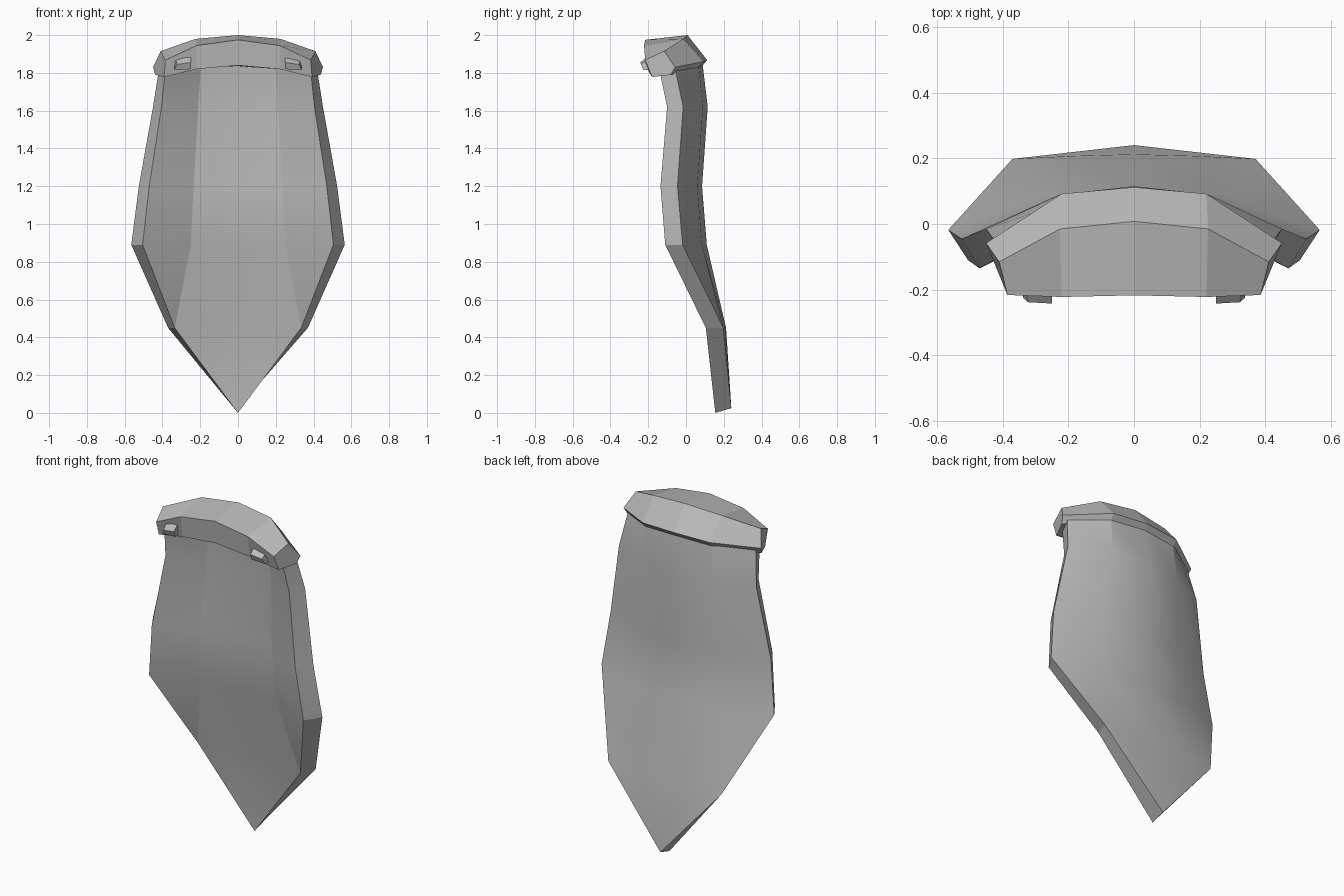
import bpy

if "Cube" in bpy.data.objects:
    bpy.data.objects.remove(bpy.data.objects["Cube"])

# Single flat colour
grey = bpy.data.materials.new("mid_grey")
grey.diffuse_color = (0.5, 0.5, 0.5, 1)
grey.use_nodes = True
grey.node_tree.nodes["Principled BSDF"].inputs["Base Color"].default_value = grey.diffuse_color


def make(name, verts, faces, angle=0.0):
    """Build a mesh object, merge doubled points and fix its normals."""
    import bmesh
    bm = bmesh.new()
    vs = [bm.verts.new(v) for v in verts]
    for f in faces:
        bm.faces.new([vs[i] for i in f])
    bmesh.ops.remove_doubles(bm, verts=bm.verts, dist=0.0005)
    bmesh.ops.recalc_face_normals(bm, faces=bm.faces)
    me = bpy.data.meshes.new(name)
    bm.to_mesh(me)
    bm.free()
    me.materials.append(grey)
    ob = bpy.data.objects.new(name, me)
    bpy.context.collection.objects.link(ob)
    if angle:
        bpy.context.view_layer.objects.active = ob
        ob.select_set(True)
        bpy.ops.object.shade_smooth_by_angle(angle=angle)
        ob.select_set(False)
    return ob


def mirrored(half):
    """Turn a centre-to-edge list of points into a full left-to-right row."""
    return [(-x, y, z) for x, y, z in half[:0:-1]] + half


def loft(sections, closed):
    """Quads between rows of equal length; closed joins each row to a ring."""
    n = len(sections[0])
    last = n if closed else n - 1
    return [(r * n + c, r * n + (c + 1) % n, (r + 1) * n + (c + 1) % n, (r + 1) * n + c)
            for r in range(len(sections) - 1) for c in range(last)]


# Curved panel: each row is the front then the back, from centre to edge
front_rows = [
    [(0, 0.00, 1.87), (0.195, -0.02, 1.86), (0.385, -0.14, 1.81)],
    [(0, 0.03, 1.62), (0.21, 0.01, 1.62), (0.405, -0.10, 1.62)],
    [(0, 0.00, 1.20), (0.235, -0.02, 1.20), (0.47, -0.135, 1.20)],
    [(0, 0.025, 0.89), (0.25, 0.00, 0.89), (0.505, -0.11, 0.89)],
    [(0, 0.125, 0.45), (0.17, 0.117, 0.45), (0.335, 0.105, 0.45)],
]
back_rows = [
    [(0, 0.085, 1.87), (0.215, 0.065, 1.86), (0.42, -0.055, 1.81)],
    [(0, 0.115, 1.62), (0.225, 0.09, 1.62), (0.45, -0.015, 1.62)],
    [(0, 0.085, 1.20), (0.25, 0.06, 1.20), (0.525, -0.045, 1.20)],
    [(0, 0.11, 0.89), (0.27, 0.085, 0.89), (0.565, -0.018, 0.89)],
    [(0, 0.212, 0.45), (0.185, 0.207, 0.45), (0.37, 0.198, 0.45)],
]
rings = [mirrored(f) + mirrored(b)[::-1] for f, b in zip(front_rows, back_rows)]
verts = [v for ring in rings for v in ring]
faces = []
for quad in loft(rings, True):
    row, cols = quad[0] // 10, {quad[0] % 10, quad[1] % 10}
    # Lowest side panels fold along the line to the narrowing edge
    if row == 3 and cols in ({0, 1}, {3, 4}, {5, 6}, {8, 9}):
        a, b, c, d = quad
        edge_first = a % 10 in (0, 5)
        faces += [(a, b, d), (b, c, d)] if edge_first else [(a, b, c), (a, c, d)]
    else:
        faces.append(quad)
faces.append(tuple(range(10)))
# Pointed foot
tip = len(verts)
verts += [(0, 0.155, 0.0), (0, 0.24, 0.025)]
base = 40
faces += [(base + i, base + i + 1, tip) for i in range(4)]
faces += [(base + i, base + i + 1, tip + 1) for i in range(5, 9)]
faces += [(base + 4, base + 5, tip + 1, tip), (base + 9, base, tip, tip + 1)]
make("curved_panel", verts, faces, 0.3)

# Faceted collar: five-sided section swept from side to side
half_collar = [
    [(0, 0.008, 2.0), (0, 0.112, 1.868), (0, 0.085, 1.835), (0, -0.205, 1.84), (0, -0.217, 1.975)],
    [(0.225, -0.015, 1.98), (0.22, 0.092, 1.86), (0.215, 0.065, 1.825),
     (0.22, -0.205, 1.82), (0.22, -0.222, 1.945)],
    [(0.41, -0.115, 1.915), (0.45, -0.058, 1.83), (0.438, -0.08, 1.79),
     (0.392, -0.18, 1.778), (0.385, -0.216, 1.868)],
]
sections = [[(-x, y, z) for x, y, z in s] for s in half_collar[:0:-1]] + half_collar
faces = loft(sections, True) + [tuple(range(5)), tuple(range(20, 25))]
make("collar", [v for s in sections for v in s], faces)

# Two small wedge pegs on the front of the collar
for side, name in ((-1, "left_peg"), (1, "right_peg")):
    inner = [(0.25, -0.19, 1.90), (0.25, -0.242, 1.855), (0.25, -0.228, 1.82), (0.25, -0.17, 1.82)]
    outer = [(0.332, -0.19, 1.88), (0.322, -0.238, 1.845), (0.337, -0.225, 1.815), (0.337, -0.17, 1.815)]
    peg = [(side * x, y, z) for x, y, z in inner + outer]
    make(name, peg, loft([inner, outer], True) + [(0, 1, 2, 3), (4, 5, 6, 7)])
